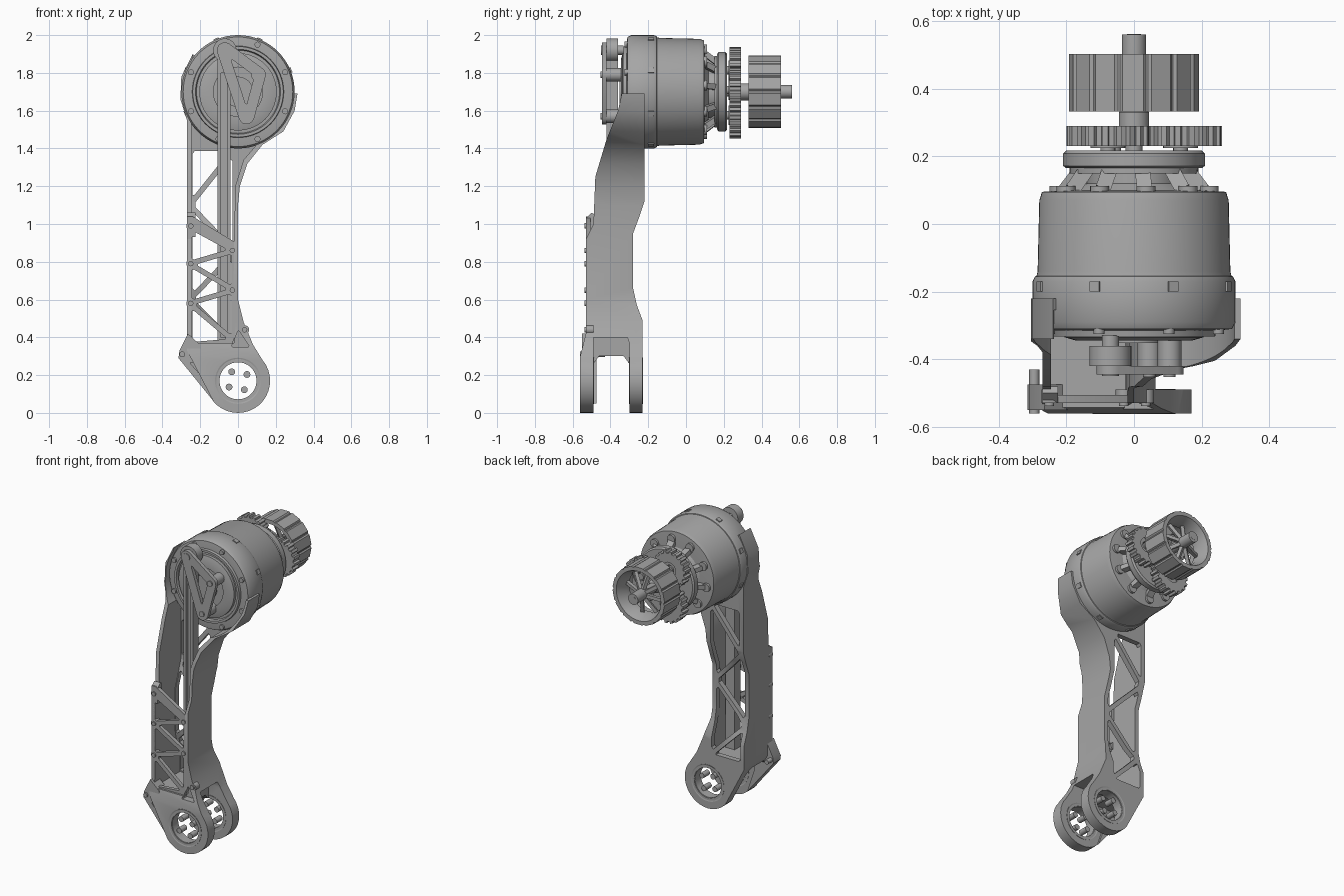
import bpy, bmesh, math
from mathutils import Vector, Matrix

if "Cube" in bpy.data.objects:
    bpy.data.objects.remove(bpy.data.objects["Cube"])

grey = bpy.data.materials.new("machined_grey")
grey.use_nodes = True
COLOR = (0.38, 0.38, 0.38, 1)
grey.diffuse_color = COLOR
grey.node_tree.nodes["Principled BSDF"].inputs["Base Color"].default_value = COLOR
MOTOR, KNEE = (0, 1.7), (0, 0.17)
parts = []


def finish(name, bm):
    bmesh.ops.recalc_face_normals(bm, faces=bm.faces)
    me = bpy.data.meshes.new(name)
    bm.to_mesh(me)
    bm.free()
    me.materials.append(grey)
    ob = bpy.data.objects.new(name, me)
    bpy.context.collection.objects.link(ob)
    parts.append(ob)
    return ob


def prism(name, pts, lo, hi, axis="y"):
    bm = bmesh.new()
    place = (lambda p, d: (p[0], d, p[1])) if axis == "y" else (lambda p, d: (d, p[0], p[1]))
    a, b = [[bm.verts.new(place(p, d)) for p in pts] for d in (lo, hi)]
    bm.faces.new(a)
    bm.faces.new(b)
    for i in range(len(pts)):
        j = (i + 1) % len(pts)
        bm.faces.new((a[i], a[j], b[j], b[i]))
    return finish(name, bm)


def lathe(name, c, profile, n=64, closed=False):
    """Turn (radius, y) points about a y axis through c."""
    bm = bmesh.new()
    rings = [[bm.verts.new((c[0] + r * math.cos(math.tau * i / n), y,
                            c[1] + r * math.sin(math.tau * i / n))) for i in range(n)]
             for r, y in profile]
    pairs = list(zip(rings, rings[1:]))
    if closed:
        pairs.append((rings[-1], rings[0]))
    else:
        bm.faces.new(rings[0])
        bm.faces.new(rings[-1])
    for a, b in pairs:
        for i in range(n):
            j = (i + 1) % n
            bm.faces.new((a[i], a[j], b[j], b[i]))
    return finish(name, bm)


def rod(name, c, r, lo, hi, n=32):
    return lathe(name, c, [(r, lo), (r, hi)], n)


def strut(name, p, q, w, d):
    p, q = Vector(p), Vector(q)
    m = Matrix.Translation((p + q) / 2) @ (q - p).to_track_quat("Z", "Y").to_matrix().to_4x4()
    bm = bmesh.new()
    bmesh.ops.create_cube(bm, size=1, matrix=m @ Matrix.Diagonal((w, d, (q - p).length, 1)))
    return finish(name, bm)


def boolean(ob, tool, op="DIFFERENCE"):
    mod = ob.modifiers.new("cut", "BOOLEAN")
    mod.operation, mod.object, mod.solver = op, tool, "EXACT"
    bpy.context.view_layer.objects.active = ob
    bpy.ops.object.modifier_apply(modifier=mod.name)
    parts.remove(tool)
    bpy.data.objects.remove(tool)


def polar(c, r, deg):
    t = math.radians(deg)
    return (c[0] + r * math.cos(t), c[1] + r * math.sin(t))


def window(tri, w):
    """Triangle moved in by w, with clipped corners."""
    A, B, C = [Vector(p) for p in tri]
    a, b, c = (B - C).length, (C - A).length, (A - B).length
    s = a + b + c
    mid = (A * a + B * b + C * c) / s
    inr = abs((B - A).cross(C - A)) / s
    t = [mid + (p - mid) * (1 - w / inr) for p in (A, B, C)]
    return [t[i].lerp(t[(i + k) % 3], f) for i in range(3) for k, f in ((2, .16), (2, .06), (1, .06), (1, .16))]


def truss(ob, left, right, nodes, w, lo, hi):
    """Cut zigzag windows; nodes alternate right, left from the second on."""
    pts = [(left if i % 2 == 0 else right, z) for i, z in enumerate(nodes)]
    for tri in zip(pts, pts[1:], pts[2:]):
        boolean(ob, prism("window", window(tri, w), lo, hi))


def gear_outline(c, r, depth, teeth, duty=.5):
    pts = []
    for i in range(teeth):
        for f, rr in ((0, r - depth), (1 - duty, r - depth), (1 - duty + .1, r), (.9, r)):
            pts.append(polar(c, rr, 360 * (i + f) / teeth))
    return pts


# Leg housing: front outline crossed with side outline, then hollowed
outline = [(-.27, .33), (-.27, 1.55), (-.305, 1.66), (-.3, 1.78), (-.24, 1.9), (0, 1.69),
           (.315, 1.69), (.3, 1.6), (.24, 1.49), (.13, 1.42), (.05, 1.32), (.01, 1.2),
           (0, 1.1), (0, .6), (.03, .48), (.08, .36)]
outline += [polar(KNEE, .17, a) for a in range(40, -145, -10)]
back = [(-.22, 2.1), (-.22, 1.12), (-.25, 1.03), (-.28, .95), (-.28, .66), (-.26, .57), (-.23, .49), (-.23, -.1)]
front = [(-.56, -.1), (-.56, .3), (-.53, .42), (-.53, .92), (-.49, 1), (-.48, 1.25),
         (-.42, 1.45), (-.36, 1.6), (-.34, 1.69), (-.34, 2.1)]
leg = prism("leg_housing", outline, -.7, 0)
boolean(leg, prism("side", back + front, -1, 1, "x"), "INTERSECT")
inner = [(-.245, .37), (-.245, 1.55), (-.28, 1.66), (-.27, 1.76), (-.2, 2.05), (.29, 2.05),
         (.29, 1.68), (.275, 1.6), (.22, 1.51), (.12, 1.445), (.03, 1.34), (-.015, 1.2),
         (-.025, .6), (-.01, .5), (-.02, .37)]
cavity = prism("cavity", inner, -.8, 0)
boolean(cavity, prism("side", [(y - .035, z) for y, z in back] + [(-1, -.1), (-1, 2.1)], -1, 1, "x"), "INTERSECT")
boolean(leg, cavity)
boolean(leg, rod("bore", MOTOR, .297, -.6, .1, 64))
truss(leg, -.255, -.015, [1.4, 1.4, 1.1, .85, .6, .36, .36], .014, -.33, -.1)
fork = [(-.49, -.2), (-.49, .26), (-.46, .3), (-.33, .3), (-.3, .26), (-.3, -.2)]
boolean(leg, prism("fork", fork, -1, 1, "x"))
boolean(leg, prism("side_recess", [(-.49, .2), (-.49, .4), (-.31, .4), (-.3, .37), (-.3, .2)], -.01, 1, "x"))
boolean(leg, rod("knee_bore", KNEE, .1, -.7, 0, 48))
boolean(leg, prism("pocket", window([(-.05, .34), (.08, .34), (.0, .46)], .01), -.7, -.5))

# Ear on the front prong
ear = prism("knee_ear", [(-.12, .05), (-.315, .29), (-.31, .33), (-.265, .42), (-.2, .36), (-.17, .2)], -.55, -.475)
boolean(ear, prism("pocket", window([(-.285, .28), (-.15, .28), (-.15, .13)], .012), -.6, -.51))
rod("ear_bolt", (-.295, .31), .015, -.56, -.43, 16)

# Knee bearing lips and bolts
for y, out in ((-.525, -1), (-.265, 1)):
    lathe("knee_lip", KNEE, [(.098, y - .03), (.122, y - .037), (.122, y + .037), (.098, y + .03)], 48, True)
    for a in (35, 125, 215, 305):
        rod("knee_bolt", polar(KNEE, .058, a), .018, y - .03, y + .03, 16)

# Front truss cover with its bolts
cover = prism("truss_cover", [(-.27, .33), (-.27, 1.04), (-.24, 1.04), (-.01, .9), (0, .6), (.02, .5),
                              (-.04, .34)], -.53, -.505)
truss(cover, -.258, -.02, [.99, .86, .79, .65, .58, .38, .36], .014, -.6, -.4)
for x, z in ((-.25, .99), (-.25, .79), (-.25, .58), (-.03, .86), (-.03, .65), (.035, .44)):
    lathe("cover_bolt", (x, z), [(.024, -.49), (.024, -.53), (.014, -.53), (.014, -.538)], 16)
prism("cover_boss", [(-.53, .93), (-.53, 1.03), (-.5, 1.06), (-.48, 1.05), (-.48, .93)], -.27, -.225, "x")

# Push rod with a groove, and its eye
link = prism("push_rod", [(-.108, .33), (-.108, 1.92), (-.04, 1.92), (-.04, .33)], -.42, -.36)
boolean(link, prism("groove", [(-.09, .4), (-.09, 1.8), (-.058, 1.8), (-.058, .4)], -.5, -.4))
PIN = (-.07, 1.92)
rod("push_rod_eye", PIN, .062, -.42, -.36)
rod("crank_pin", PIN, .025, -.45, -.33)

# Triangular crank plate
corners = [PIN, (.105, 1.79), (.045, 1.57)]
plate = []
for i, (start, end) in enumerate(((55, 190), (-15, 55), (190, 345))):
    plate.append([polar(corners[i], .042, start + (end - start) * k / 6) for k in range(7)])
crank = prism("crank_plate", plate[0] + plate[2] + plate[1], -.445, -.42)
boolean(crank, prism("opening", window(corners, .016), -.5, -.4))
for c in corners[1:]:
    rod("crank_post", c, .035, -.44, -.33)
    rod("crank_bolt", c, .018, -.452, -.43, 16)

# Motor body, front flange and output disc
lathe("motor_drum", MOTOR, [(.29, -.16), (.285, -.14), (.28, .07), (.272, .095), (.2, .1)])
lathe("motor_flange", MOTOR, [(.25, -.315), (.29, -.31), (.3, -.29), (.3, -.17), (.293, -.155), (.28, -.15)])
lathe("front_ring", MOTOR, [(.215, -.3), (.225, -.332), (.24, -.332), (.245, -.3)], 64, True)
lathe("output_disc", MOTOR, [(.205, -.3), (.205, -.335), (.17, -.345), (.13, -.345), (.13, -.335),
                             (.08, -.335), (.08, -.352), (.03, -.352)])
for i in range(8):
    x, z = polar(MOTOR, .27, 22.5 + 45 * i)
    rod("face_bolt", (x, z), .016, -.325, -.3, 12)
    p, q = polar(MOTOR, .29, 22.5 + 45 * i), polar(MOTOR, .306, 22.5 + 45 * i)
    strut("rim_bolt", (p[0], -.185, p[1]), (q[0], -.185, q[1]), .03, .03)

# Rear spider: slanted feet up to the bearing ring
lathe("rear_hub", MOTOR, [(.19, .09), (.14, .12), (.14, .18)])
for i in range(10):
    a = 36 * i + 9
    foot, knee, top = polar(MOTOR, .225, a), polar(MOTOR, .205, a), polar(MOTOR, .155, a)
    rod("spider_foot", foot, .028, .09, .112, 16)
    strut("spider_arm", (knee[0], .1, knee[1]), (top[0], .165, top[1]), .045, .03)
lathe("spider_collar", MOTOR, [(.12, .15), (.19, .15), (.19, .165), (.12, .165)], 64, True)
lathe("bearing_ring", MOTOR, [(.09, .165), (.2, .165), (.21, .172), (.21, .208), (.2, .217), (.09, .217)], 64, True)

# Planet gears round a sun shaft
for i in range(3):
    c = polar(MOTOR, .138, 120 * i + 4)
    gear = prism("planet_gear", gear_outline(c, .122, .014, 18, .6), .23, .29)
    boolean(gear, rod("bore", c, .05, .1, .4, 24))
    lathe("planet_bearing", c, [(.028, .225), (.052, .225), (.052, .28), (.028, .28)], 24, True)
    rod("planet_pin", c, .022, .19, .285, 16)
lathe("sun_shaft", MOTOR, [(.025, .1), (.025, .28), (.045, .29), (.045, .33), (.03, .35), (.03, .4),
                           (.036, .47), (.036, .56)], 24)
rod("shaft_tip", MOTOR, .02, .55, .562, 16)

# Rotor bell with grooved rim and spokes
bell = prism("rotor_bell", gear_outline(MOTOR, .193, .007, 14, .93), .332, .502)
boolean(bell, lathe("bore", MOTOR, [(.165, .2), (.165, .39), (.14, .4), (.14, .44), (.172, .52), (.172, .6)]))
for i in range(8):
    a = 45 * i + 10
    p, q = polar(MOTOR, .025, a), polar(MOTOR, .15, a)
    strut("rotor_spoke", (p[0], .46, p[1]), (q[0], .42, q[1]), .022, .022)

# Smooth curved walls, keep machined edges sharp
bpy.ops.object.select_all(action="DESELECT")
for ob in parts:
    ob.select_set(True)
bpy.context.view_layer.objects.active = leg
bpy.ops.object.shade_smooth_by_angle(angle=math.radians(32))
